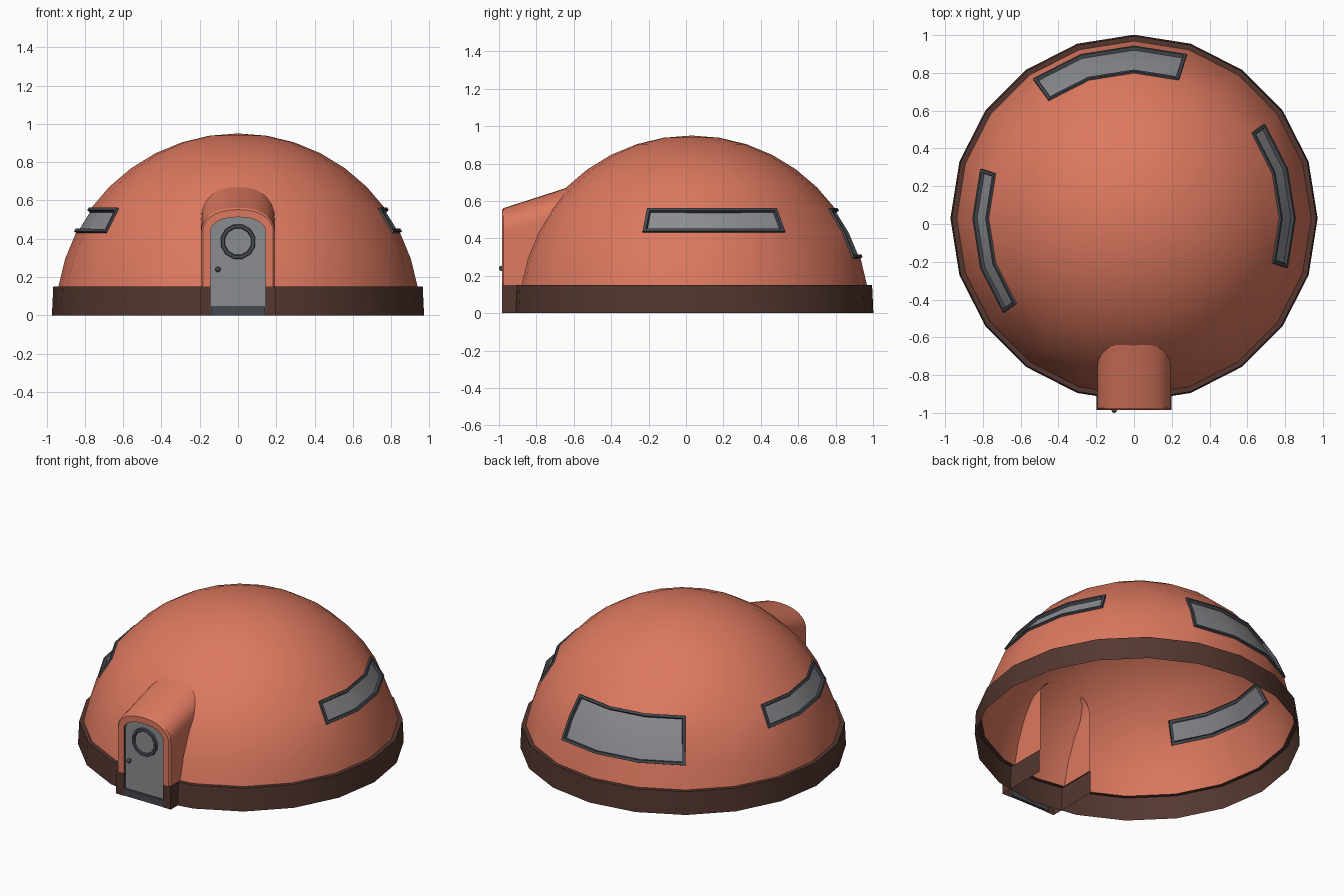
import bpy, bmesh, math
from mathutils import Matrix, Vector

if "Cube" in bpy.data.objects:
    bpy.data.objects.remove(bpy.data.objects["Cube"])

CY = 0.03          # dome centre in y
N = 20             # sides of the dome


def material(name, rgb):
    m = bpy.data.materials.new(name)
    m.diffuse_color = (*rgb, 1)
    m.use_nodes = True
    m.node_tree.nodes["Principled BSDF"].inputs["Base Color"].default_value = m.diffuse_color
    return m


CLAY = material("terracotta", (0.72, 0.19, 0.115))
BROWN = material("dark brown", (0.088, 0.038, 0.029))
SLATE = material("dark slate", (0.06, 0.066, 0.08))
GREY = material("mid grey", (0.26, 0.265, 0.28))


def finish(bm, name, mats, angle=30):
    bmesh.ops.recalc_face_normals(bm, faces=bm.faces)
    return emit(bm, name, mats, angle)


def emit(bm, name, mats, angle=30):
    me = bpy.data.meshes.new(name)
    bm.to_mesh(me)
    bm.free()
    ob = bpy.data.objects.new(name, me)
    for m in mats:
        me.materials.append(m)
    bpy.context.collection.objects.link(ob)
    bpy.ops.object.select_all(action='DESELECT')
    ob.select_set(True)
    bpy.context.view_layer.objects.active = ob
    bpy.ops.object.shade_smooth_by_angle(angle=math.radians(angle))
    return ob


def loft(bm, sections, closed=False):
    """Bridge point lists; returns rows of faces."""
    rows = [[bm.verts.new(p) for p in s] for s in sections]
    out = []
    for a, b in zip(rows, rows[1:]):
        n = len(a)
        out.append([bm.faces.new((a[i], a[(i + 1) % n], b[(i + 1) % n], b[i]))
                    for i in range(n if closed else n - 1)])
    return out, rows


def circle(r, z):
    return [(r * math.cos(i * math.tau / N), CY + r * math.sin(i * math.tau / N), z)
            for i in range(N)]


# Dome shell: rings every 9 degrees of elevation
bm = bmesh.new()
R = 0.95
elev = [math.radians(9 * k) for k in range(1, 10)]
grid, rows = loft(bm, [circle(R * math.cos(e), R * math.sin(e)) for e in elev], True)
top = bm.verts.new((0, CY, R))
for i in range(N):
    bm.faces.new((rows[-1][i], rows[-1][(i + 1) % N], top))
bm.normal_update()

# Strip windows: inset blocks of dome faces (first column, elevation rows)
for first, levels in ((-1, (2,)), (9, (2,)), (4, (1, 2))):
    glass = [grid[l][(first + k) % N] for l in levels for k in range(3)]
    for thick, depth in ((0.001, 0.012), (0.016, 0.0), (0.004, -0.018)):
        res = bmesh.ops.inset_region(bm, faces=glass, thickness=thick, depth=depth,
                                     use_boundary=True, use_even_offset=True)
        for f in res["faces"]:
            f.material_index = 1
        bm.normal_update()
    for f in glass:
        f.material_index = 2
emit(bm, "dome_shell", [CLAY, SLATE, GREY])

# Base band with a ledge up to the dome
bm = bmesh.new()
loft(bm, [circle(0.972, 0), circle(0.965, 0.15), circle(R * math.cos(elev[0]), 0.149)], True)
finish(bm, "base_band", [BROWN])


# Entrance porch: lofted arch with brown foot
def arch(y, w, spring, rise, foot=0.0, n=14):
    right = [(w + foot, y, 0), (w + foot, y, 0.15), (w, y, 0.15)]
    arc = []
    for i in range(n + 1):
        t = math.pi * i / n
        c, s = math.cos(t), math.sin(t)
        arc.append((w * math.copysign(abs(c) ** 0.9, c), y, spring + rise * s ** 0.9))
    return right + arc + [(-x, yy, z) for x, yy, z in reversed(right)]


bm = bmesh.new()
faces, _ = loft(bm, [
    arch(-0.64, 0.193, 0.525, 0.145, 0.006),
    arch(-0.975, 0.193, 0.435, 0.127, 0.006),
    arch(-0.984, 0.184, 0.435, 0.117, 0.014),
    arch(-0.984, 0.143, 0.435, 0.078),
    arch(-0.965, 0.143, 0.435, 0.078)])
for r, row in enumerate(faces):
    for i, f in enumerate(row):
        if i < 2 or i >= len(row) - 2:
            f.material_index = 1
        elif r == 3:
            f.material_index = 2
finish(bm, "entrance_porch", [CLAY, BROWN, SLATE])

# Door panel
bm = bmesh.new()
pts = arch(-0.967, 0.143, 0.435, 0.078)
pts = [pts[0]] + pts[3:-3] + [pts[-1]]
f = bm.faces.new([bm.verts.new(p) for p in pts])
f.normal_update()
if f.normal.y > 0:
    f.normal_flip()
emit(bm, "door_panel", [GREY])

# Threshold
bm = bmesh.new()
bmesh.ops.create_cube(bm, size=1, matrix=Matrix.Translation((0, -0.972, 0.0225))
                      @ Matrix.Diagonal((0.284, 0.018, 0.045, 1)))
finish(bm, "threshold", [SLATE])


# Round door window: rim and glass
def disc(r, y, n=12):
    return [(r * math.cos((i + 0.5) * math.tau / n), y,
             0.385 + r * math.sin((i + 0.5) * math.tau / n)) for i in range(n)]


bm = bmesh.new()
_, rows = loft(bm, [disc(0.093, -0.966), disc(0.09, -0.98), disc(0.074, -0.98),
                    disc(0.07, -0.972)], True)
bm.faces.new(rows[-1]).material_index = 1
bm.faces.new(rows[0][::-1])
finish(bm, "door_window", [SLATE, GREY])

# Door knob with stem
bm = bmesh.new()
bmesh.ops.create_uvsphere(bm, u_segments=12, v_segments=8, radius=0.014,
                          matrix=Matrix.Translation((-0.105, -0.986, 0.24)))
bmesh.ops.create_cone(bm, cap_ends=True, segments=8, radius1=0.006, radius2=0.006, depth=0.02,
                      matrix=Matrix.Translation((-0.105, -0.974, 0.24))
                      @ Matrix.Rotation(math.pi / 2, 4, 'X'))
finish(bm, "door_knob", [SLATE], 50)
